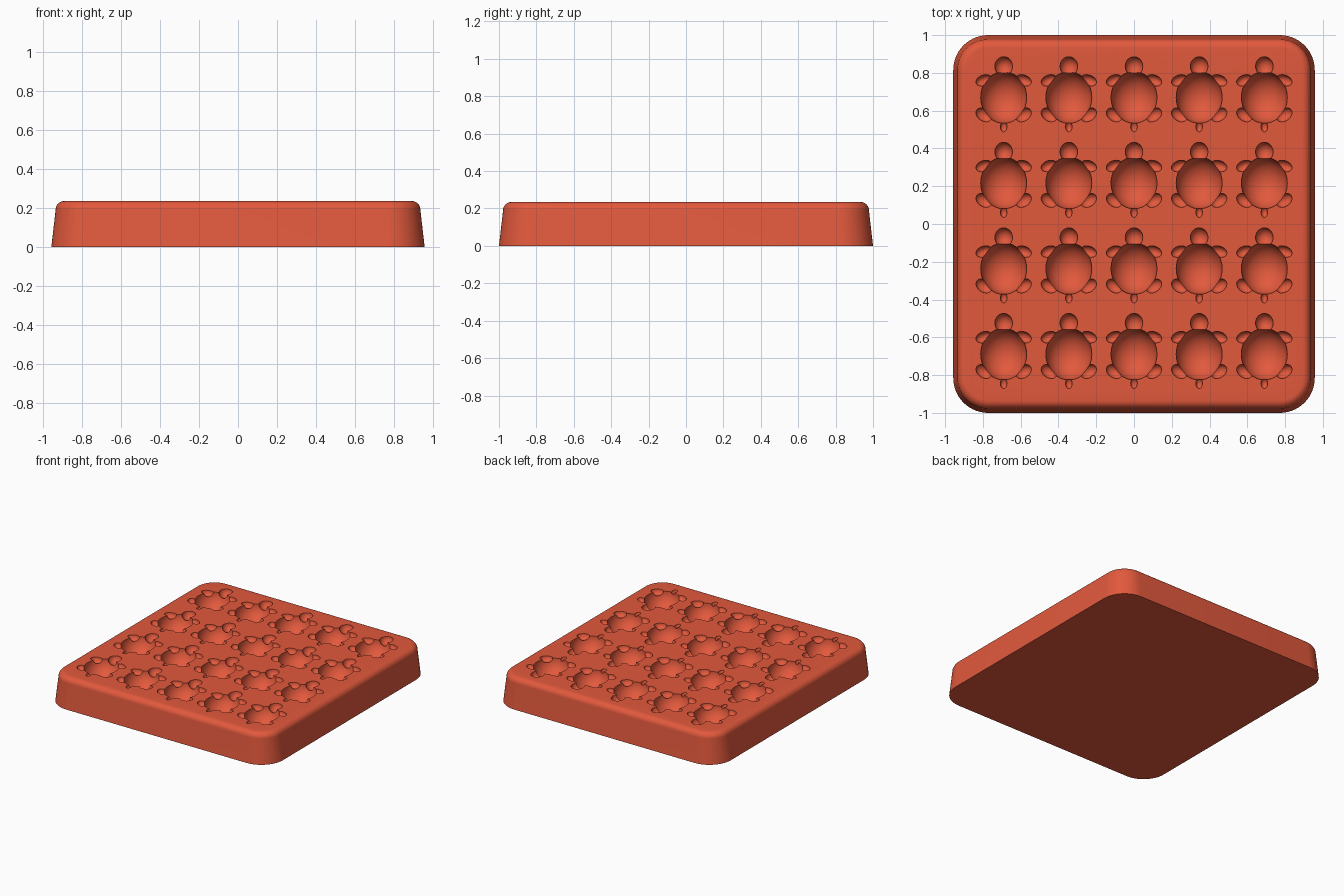
import bpy, bmesh
from math import cos, sin, pi, radians
from mathutils import Matrix, Vector

cube = bpy.data.objects.get("Cube")
if cube:
    bpy.data.objects.remove(cube, do_unlink=True)

TOP = 0.235
COLUMNS = [0.345 * i for i in range(-2, 3)]
ROWS = [0.67 - 0.453 * i for i in range(4)]

mat = bpy.data.materials.new("terracotta red")
mat.use_nodes = True
colour = (0.76, 0.1, 0.046, 1)
mat.diffuse_color = colour
mat.node_tree.nodes["Principled BSDF"].inputs["Base Color"].default_value = colour


def make_object(name, bm):
    bmesh.ops.recalc_face_normals(bm, faces=bm.faces)
    mesh = bpy.data.meshes.new(name)
    bm.to_mesh(mesh)
    bm.free()
    mesh.materials.append(mat)
    obj = bpy.data.objects.new(name, mesh)
    bpy.context.collection.objects.link(obj)
    return obj


def rounded_ring(bm, inset, z, steps=14):
    """Rounded rectangle of vertices, shrunk inward by inset."""
    radius = 0.185 - inset
    ring = []
    for k, (sx, sy) in enumerate([(1, 1), (-1, 1), (-1, -1), (1, -1)]):
        for i in range(steps + 1):
            a = (k + i / steps) * pi / 2
            ring.append(bm.verts.new((sx * (0.957 - 0.185) + radius * cos(a),
                                      sy * (1 - 0.185) + radius * sin(a), z)))
    return ring


# Tray: tapered sides with a filleted top edge
bm = bmesh.new()
fillet = 0.045
profile = [(0, 0)]
for i in range(9):
    a = i / 8 * pi / 2
    profile.append((0.022 + fillet * (1 - cos(a)), TOP - fillet * (1 - sin(a))))
rings = [rounded_ring(bm, inset, z) for inset, z in profile]
for low, high in zip(rings, rings[1:]):
    for i in range(len(low)):
        j = (i + 1) % len(low)
        bm.faces.new((low[i], low[j], high[j], high[i]))
bm.faces.new(rings[0][::-1])
bm.faces.new(rings[-1])
tray = make_object("turtle_mould_tray", bm)


def carve(name, parts, segments):
    """Sink one ellipsoid per part into the tray at every grid position.
    Each part is x, y, depth below top, three radii, rotation."""
    bm = bmesh.new()
    for cx in COLUMNS:
        for cy in ROWS:
            for x, y, drop, radii, turn in parts:
                m = (Matrix.Translation((cx + x, cy + y, TOP - drop))
                     @ Matrix.Rotation(radians(turn), 4, "Z")
                     @ Matrix.Diagonal(Vector(radii).to_4d()))
                bmesh.ops.create_uvsphere(bm, u_segments=segments,
                                          v_segments=segments // 2 + 1,
                                          radius=1, matrix=m)
    cutter = make_object(name, bm)
    cutter.hide_render = True
    mod = tray.modifiers.new(name, "BOOLEAN")
    mod.operation = "DIFFERENCE"
    mod.solver = "EXACT"
    mod.object = cutter
    bpy.ops.object.modifier_apply(modifier=name)
    bpy.data.objects.remove(cutter, do_unlink=True)


bpy.ops.object.select_all(action="DESELECT")
bpy.context.view_layer.objects.active = tray
tray.select_set(True)

# Turtle hollows: shell, head, flippers and tail
carve("shell_hollow", [(0, 0, 0.001, (0.122, 0.137, 0.12), 0)], 36)
carve("head_hollow", [(0, 0.165, 0.001, (0.047, 0.051, 0.048), 0)], 24)
flippers = []
for s in (-1, 1):
    flippers.append((s * 0.105, 0.09, 0.001, (0.044, 0.029, 0.034), s * -20))
    flippers.append((s * 0.105, -0.092, 0.001, (0.046, 0.033, 0.034), s * 35))
carve("flipper_hollows", flippers, 20)
carve("tail_hollow", [(0, -0.155, 0.001, (0.018, 0.028, 0.022), 0)], 16)

bpy.ops.object.shade_smooth_by_angle(angle=radians(35))
